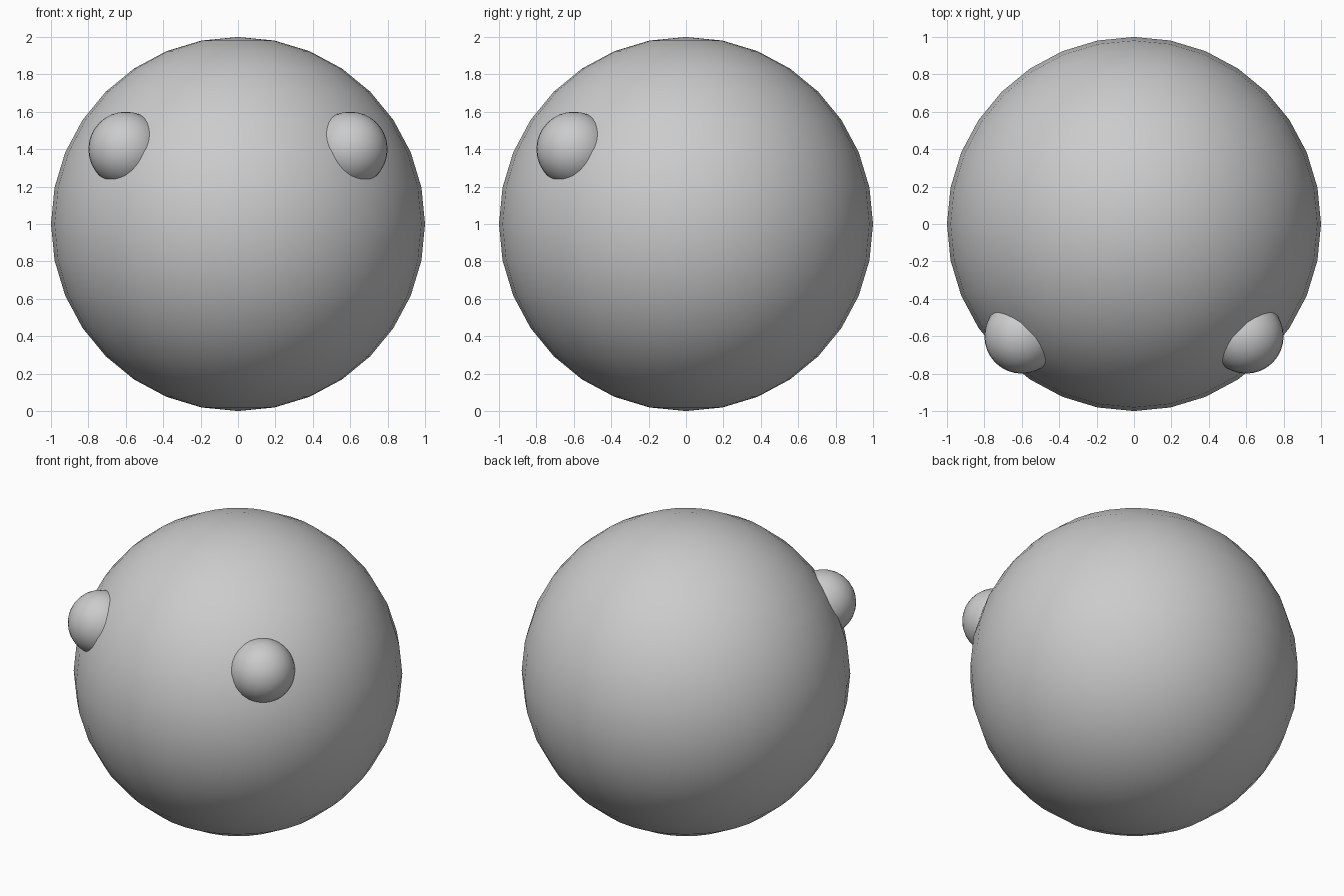
import bpy

if "Cube" in bpy.data.objects:
    bpy.data.objects.remove(bpy.data.objects["Cube"])


def ball(name, radius, location):
    bpy.ops.mesh.primitive_uv_sphere_add(segments=32, ring_count=16,
                                         radius=radius, location=location)
    obj = bpy.context.object
    obj.name = name
    bpy.ops.object.shade_smooth()
    return obj


# Large round body
ball("body", 1.0, (0, 0, 1))

# Pair of small eyes, half sunk into the front of the body
for side, label in ((-1, "left"), (1, "right")):
    ball(f"{label}_eye", 0.2, (side * 0.6, -0.6, 1.4))
